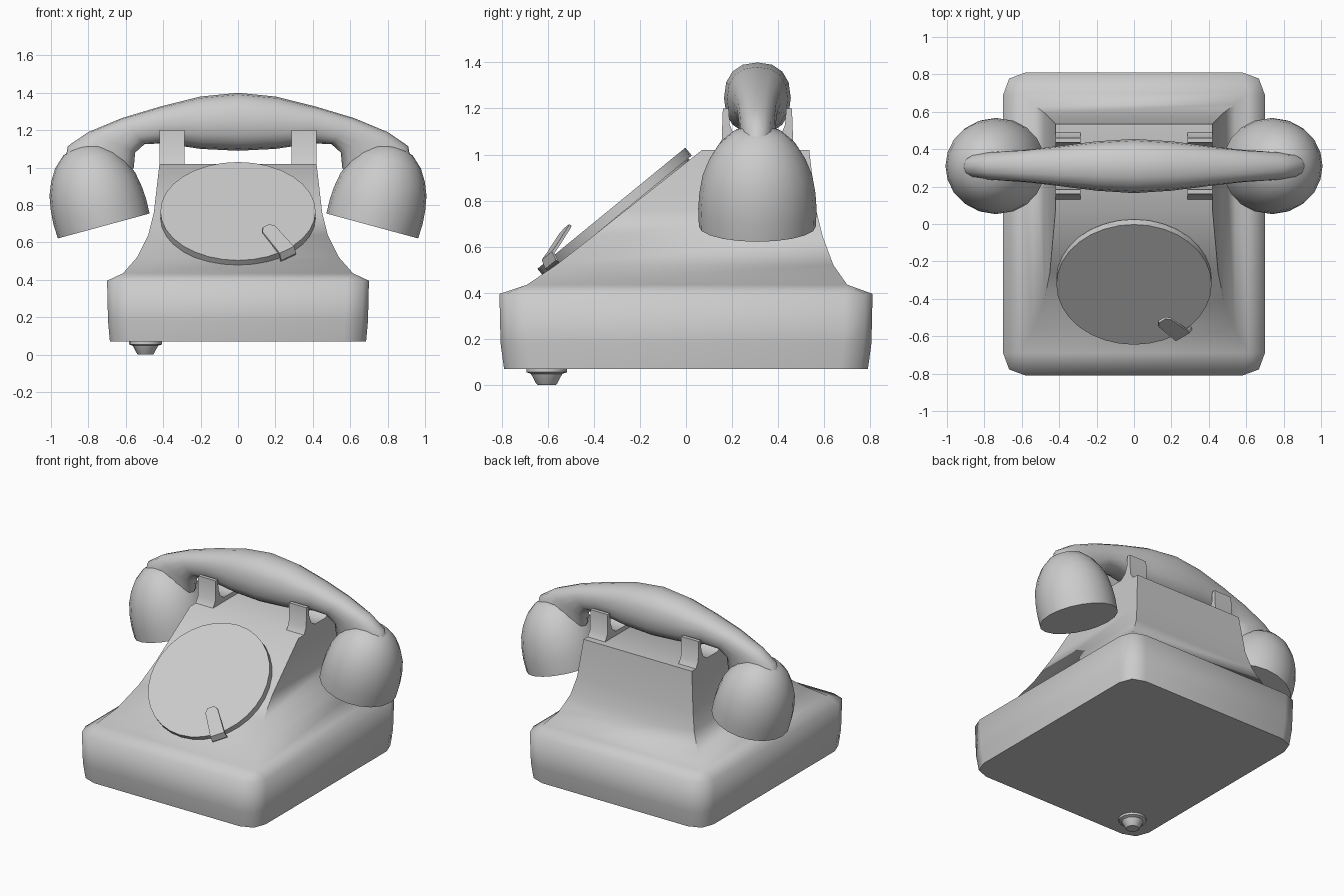
import bpy, bmesh, math
from math import sin, cos, pi
from mathutils import Vector, Matrix

if "Cube" in bpy.data.objects:
    bpy.data.objects.remove(bpy.data.objects["Cube"])


def finish(bm, name, angle=40, matrix=None):
    bmesh.ops.remove_doubles(bm, verts=bm.verts, dist=0.0005)
    bmesh.ops.recalc_face_normals(bm, faces=bm.faces)
    if matrix:
        bm.transform(matrix)
    mesh = bpy.data.meshes.new(name)
    bm.to_mesh(mesh)
    bm.free()
    obj = bpy.data.objects.new(name, mesh)
    bpy.context.collection.objects.link(obj)
    bpy.ops.object.select_all(action='DESELECT')
    obj.select_set(True)
    bpy.context.view_layer.objects.active = obj
    bpy.ops.object.shade_smooth_by_angle(angle=math.radians(angle))
    return obj


def loft(name, rings, angle=40, matrix=None):
    """Skin a list of equal-sized point rings and cap both ends."""
    bm = bmesh.new()
    vs = [[bm.verts.new(p) for p in ring] for ring in rings]
    for a, b in zip(vs, vs[1:]):
        for i in range(len(a)):
            j = (i + 1) % len(a)
            bm.faces.new((a[i], a[j], b[j], b[i]))
    bm.faces.new(vs[0])
    bm.faces.new(vs[-1])
    return finish(bm, name, angle, matrix)


def lathe(name, profile, sides, matrix, angle=40):
    """Round part from (radius, height) pairs."""
    rings = [[(r * cos(2 * pi * i / sides), r * sin(2 * pi * i / sides), h)
              for i in range(sides)] for r, h in profile]
    return loft(name, rings, angle, matrix)


def mirror_x(obj):
    obj.modifiers.new("mirror", 'MIRROR').use_axis = (True, False, False)


# Housing: rectangular rings, chamfered corners below, sharp corners above
def housing_ring(hx, y0, y1, z, c):
    k = c * 0.27
    return [Vector(p + (z,)) for p in (
        (hx - c, y0), (hx - k, y0 + k), (hx, y0 + c),
        (hx, y1 - c), (hx - k, y1 - k), (hx - c, y1),
        (-hx + c, y1), (-hx + k, y1 - k), (-hx, y1 - c),
        (-hx, y0 + c), (-hx + k, y0 + k), (-hx + c, y0))]


loft("housing", [housing_ring(*r) for r in (
    (0.685, -0.79, 0.79, 0.07, 0.12),
    (0.695, -0.805, 0.805, 0.18, 0.12),
    (0.70, -0.81, 0.81, 0.395, 0.12),
    (0.615, -0.69, 0.70, 0.435, 0),
    (0.54, -0.565, 0.64, 0.52, 0),
    (0.48, -0.41, 0.595, 0.64, 0),
    (0.45, -0.26, 0.565, 0.76, 0),
    (0.42, 0.07, 0.535, 1.02, 0))], 75)

# Dial: plate with a thin spacer beneath, on the sloped front
dial = Matrix.Translation((0, -0.31, 0.75)) @ Matrix.Rotation(math.radians(39.3), 4, 'X')
lathe("dial_plate", [(0.415, -0.022), (0.415, 0.022)], 32, dial)
lathe("dial_spacer", [(0.395, -0.05), (0.395, -0.02)], 32, dial)

# Finger stop: bent strip over the dial rim; (radius, height, half width)
stop_path = [(0.425, -0.04, 0.05), (0.45, 0.0, 0.05), (0.435, 0.04, 0.048),
             (0.39, 0.05, 0.046), (0.275, 0.08, 0.042), (0.25, 0.085, 0.022)]
stop_rings = [[(r, -w, h), (r, w, h), (r - 0.006, w, h - 0.012), (r - 0.006, -w, h - 0.012)]
              for r, h, w in stop_path]
loft("finger_stop", stop_rings, 40, dial @ Matrix.Rotation(math.radians(-53), 4, 'Z'))

# Cradle: U-shaped saddle extruded sideways, one each side
half = [(0.18, 1.02), (0.155, 1.06), (0.15, 1.20), (0.125, 1.20),
        (0.12, 1.13), (0.10, 1.08), (0.06, 1.05)]
section = [(0.31 + y, z) for y, z in half] + [(0.31 - y, z) for y, z in reversed(half)]
mirror_x(loft("cradle", [[(x, y, z) for y, z in section] for x in (0.285, 0.42)]))

# Handle: elliptical sections between top and bottom points, half width in y
stations = [((0, 1.40), (0, 1.09), 0.145), ((0.2, 1.38), (0.2, 1.10), 0.132),
            ((0.42, 1.325), (0.40, 1.13), 0.106), ((0.62, 1.265), (0.50, 1.125), 0.088),
            ((0.80, 1.19), (0.55, 1.08), 0.08), ((0.91, 1.115), (0.557, 1.0), 0.076),
            ((0.93, 1.0), (0.60, 0.94), 0.07)]
stations = [((-t[0], t[1]), (-b[0], b[1]), w) for t, b, w in reversed(stations[1:])] + stations


def squash(v):
    return math.copysign(abs(v) ** 0.85, v)


def handle_ring(top, bottom, w, n=16):
    t, b = Vector((top[0], 0.31, top[1])), Vector((bottom[0], 0.31, bottom[1]))
    return [(t + b) / 2 + (t - b) / 2 * squash(cos(2 * pi * i / n))
            + Vector((0, w * squash(sin(2 * pi * i / n)), 0)) for i in range(n)]


loft("handset_handle", [handle_ring(*s) for s in stations], 55)

# Ear and mouth cups: tilted domes, mirrored
cup = Matrix.Translation((0.718, 0.31, 0.688)) @ Matrix.Rotation(math.radians(15.2), 4, 'Y')
mirror_x(lathe("handset_cup", [(0.254, 0), (0.257, 0.08), (0.252, 0.15), (0.238, 0.23),
                               (0.21, 0.30), (0.17, 0.365), (0.11, 0.42), (0.02, 0.45)],
               20, cup, 45))

# Single rubber foot under the front left corner
lathe("foot", [(0.088, 0.075), (0.088, 0.055), (0.068, 0.048), (0.045, 0.005), (0.04, 0.0)],
      16, Matrix.Translation((-0.495, -0.605, 0)))
